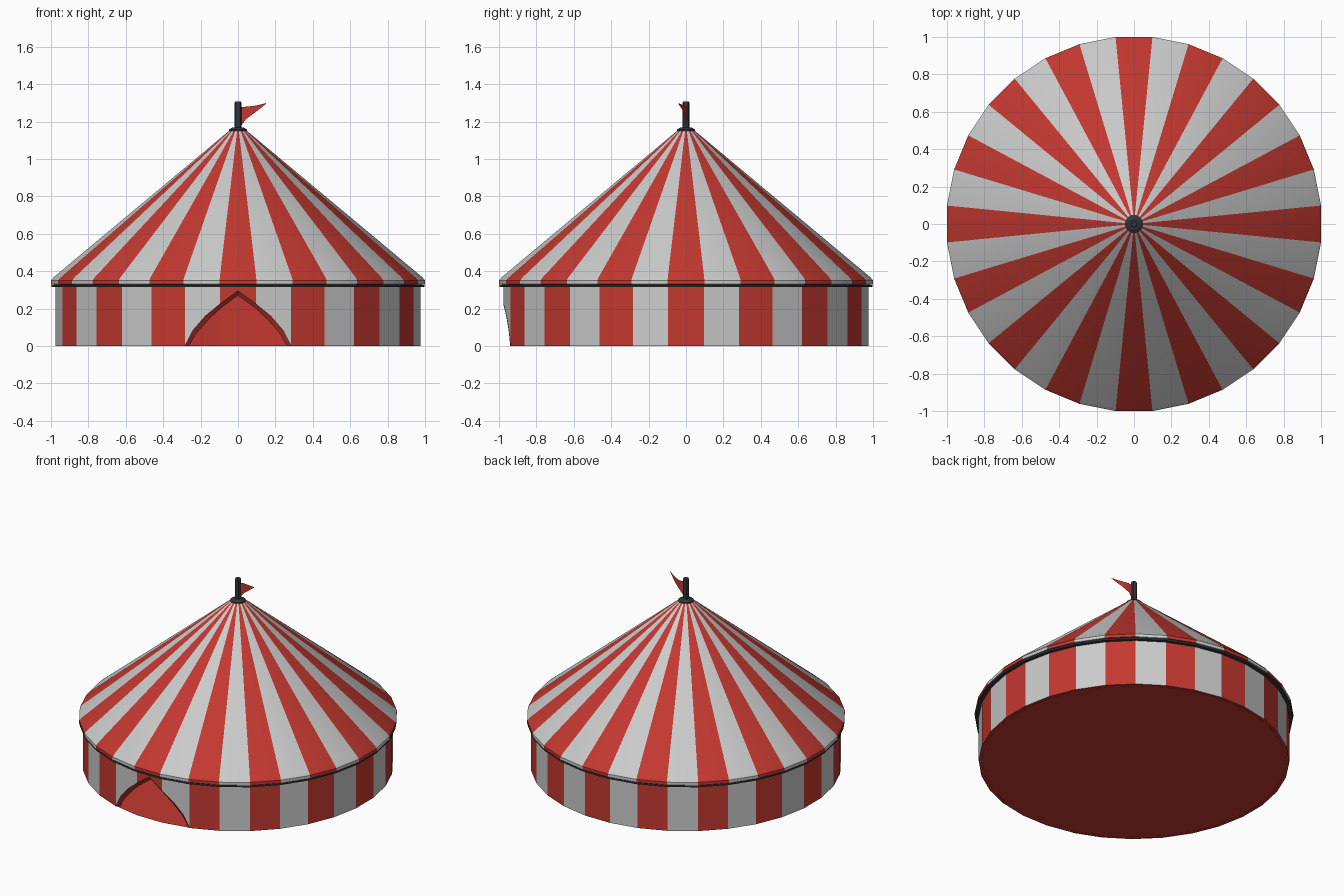
import bpy, math

if "Cube" in bpy.data.objects:
    bpy.data.objects.remove(bpy.data.objects["Cube"])

N = 32
STEP = 2 * math.pi / N


def material(name, rgb):
    m = bpy.data.materials.new(name)
    m.diffuse_color = (*rgb, 1)
    m.use_nodes = True
    m.node_tree.nodes["Principled BSDF"].inputs["Base Color"].default_value = m.diffuse_color
    return m


RED = material("red_cloth", (0.55, 0.04, 0.03))
WHITE = material("white_cloth", (0.62, 0.62, 0.62))
DARK = material("dark_metal", (0.03, 0.035, 0.04))


def build(name, verts, faces, mats, ids=None):
    me = bpy.data.meshes.new(name)
    me.from_pydata(verts, [], faces)
    for m in mats:
        me.materials.append(m)
    if ids:
        me.polygons.foreach_set("material_index", ids)
    ob = bpy.data.objects.new(name, me)
    bpy.context.collection.objects.link(ob)
    bpy.context.view_layer.objects.active = ob
    ob.select_set(True)
    bpy.ops.object.shade_smooth_by_angle(angle=math.radians(30))
    ob.select_set(False)
    return ob


def corner(apothem, k, n=N):
    # corner k of a polygon whose side 0 is centred on +x
    r = apothem / math.cos(math.pi / n)
    a = (k - 0.5) * 2 * math.pi / n
    return r * math.cos(a), r * math.sin(a)


def lathe(name, profile, mats, n=N, closed=False):
    verts = [(*corner(r, k, n), z) for k in range(n) for r, z in profile]
    p = len(profile)
    faces, ids = [], []
    for k in range(n):
        for j in range(p if closed else p - 1):
            i, a, b = (j + 1) % p, k * p, (k + 1) % n * p
            faces.append((a + i, a + j, b + j, b + i))
            ids.append(k % len(mats))
    return build(name, verts, faces, mats, ids)


# Striped roof with a rounded eave
lathe("roof", [(0.03, 1.165), (0.985, 0.368), (1.0, 0.35), (1.0, 0.33), (0.97, 0.325)],
      [RED, WHITE])

# Dark band under the eave
lathe("eave_band", [(0.97, 0.326), (0.997, 0.326), (0.997, 0.315), (0.97, 0.315)],
      [DARK], closed=True)

# Doorway outlines (half, outer edge to peak), for wall and lining
OUTER = [(0.2844, 0), (0.24, 0.085), (0.175, 0.16), (0.096, 0.225), (0, 0.295)]
INNER = [(0.262, 0), (0.22, 0.07), (0.158, 0.14), (0.094, 0.2), (0, 0.27)]


def on_wall(apothem, x):
    # y of the front wall facets at a given x
    x1, x2 = (apothem * math.tan(STEP / 2), corner(apothem, 2)[1])
    y2 = -corner(apothem, 2)[0]
    t = max(0, (abs(x) - x1) / (x2 - x1))
    return -apothem + t * (y2 + apothem)


def arch_line(apothem, half):
    pts = [(-x, z) for x, z in half] + [(x, z) for x, z in half[-2::-1]]
    return [(x, on_wall(apothem, x), z) for x, z in pts]


def wall(name, apothem, half, mats, top=0.325):
    verts, faces, ids = [], [], []

    def quad(a, b, za, zb, mat):
        i = len(verts)
        verts.extend([(*a, za), (*b, zb), (*b, top), (*a, top)])
        faces.append((i, i + 1, i + 2, i + 3))
        ids.append(mat % len(mats))

    for k in range(N):
        if k not in (23, 24, 25):
            quad(corner(apothem, k), corner(apothem, k + 1), 0, 0, k)
    line = arch_line(apothem, half)
    for a, b in zip(line, line[1:]):
        quad(a[:2], b[:2], a[2], b[2], 0 if abs(a[0] + b[0]) < 0.15 else 1)
    return build(name, verts, faces, mats, ids)


# Striped outer wall and red lining, both with the doorway
wall("wall", 0.975, OUTER, [RED, WHITE])
wall("wall_lining", 0.955, [(0.2786, 0)] + INNER, [RED])

# Red trim around the doorway
out_line, in_line = arch_line(0.977, OUTER), arch_line(0.955, INNER)
n = len(out_line)
build("door_trim", out_line + in_line,
      [(i, i + n, i + n + 1, i + 1) for i in range(n - 1)], [RED])

# Floor
build("floor", [(*corner(0.975, k), 0.002) for k in range(N)], [tuple(range(N))], [RED])

# Peak cap and pole
lathe("peak_cap", [(0.0, 1.15), (0.048, 1.15), (0.048, 1.156), (0.03, 1.168), (0.0, 1.168)],
      [DARK], 16)
lathe("pole", [(0.018, 1.15), (0.018, 1.301), (0.015, 1.306), (0.0, 1.306)], [DARK], 12)

# Fluttering pennant: x, y, top z, bottom z
cols = [(0.012, 0.0, 1.278, 1.172), (0.045, 0.005, 1.279, 1.214),
        (0.09, -0.01, 1.284, 1.247), (0.15, -0.04, 1.298, 1.294)]
fv = [(x, y, z) for x, y, t, b in cols for z in (t, b)]
build("flag", fv, [(2 * i, 2 * i + 1, 2 * i + 3, 2 * i + 2) for i in range(3)], [RED])
